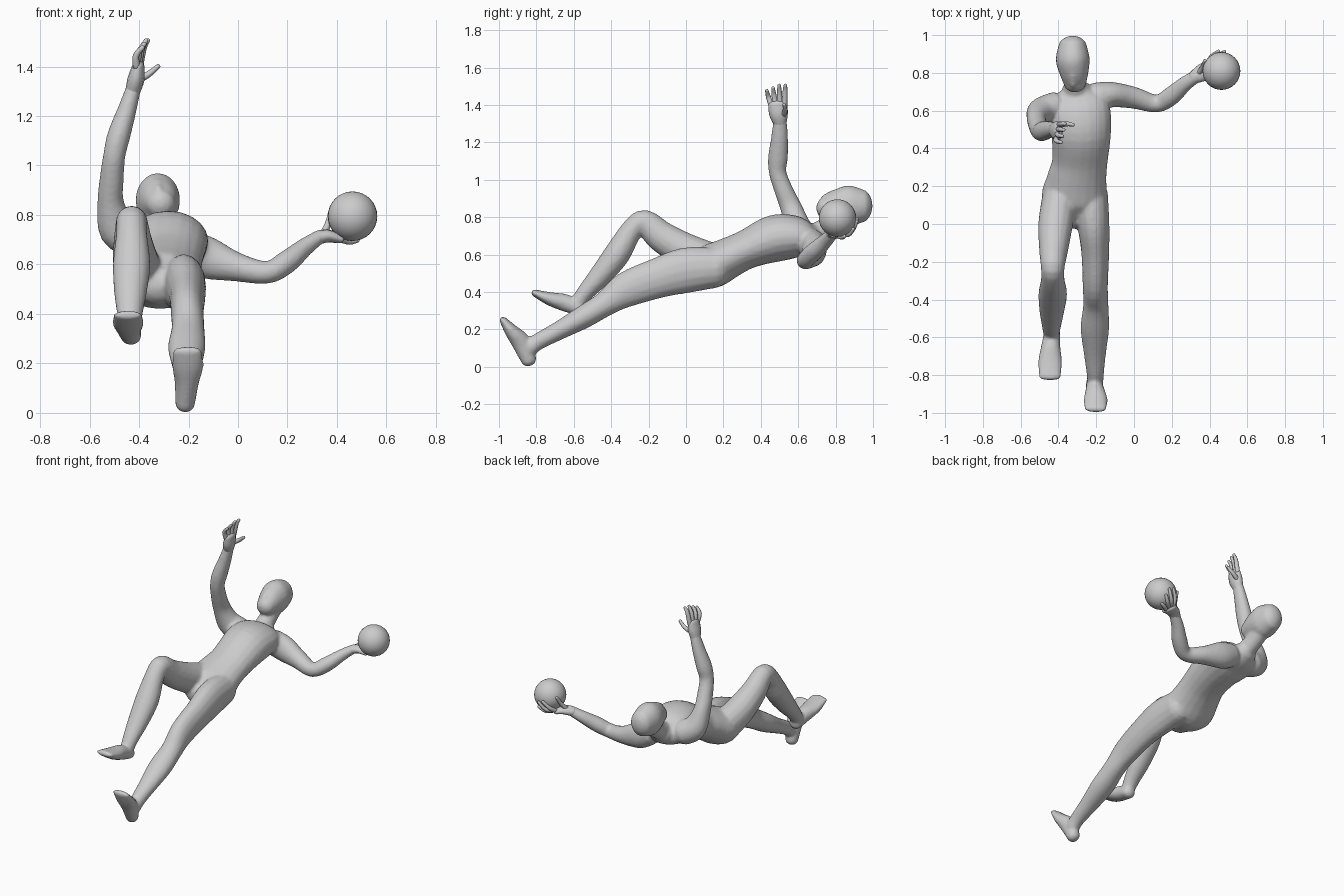
import bpy, bmesh, math
from mathutils import Vector

X, Y = Vector((1, 0, 0)), Vector((0, 1, 0))


def spline(stations, steps):
    """Catmull-Rom through (x, y, z, half width, half height) stations."""
    s = [stations[0]] + list(stations) + [stations[-1]]
    out = []
    for i in range(1, len(s) - 2):
        for k in range(steps):
            t = k / steps
            out.append([0.5 * (2 * b + (c - a) * t + (2 * a - 5 * b + 4 * c - d) * t * t
                               + (3 * b - a - 3 * c + d) * t ** 3)
                        for a, b, c, d in zip(*s[i - 1:i + 3])])
    return out + [list(stations[-1])]


def loft(bm, stations, ref, sides=16, steps=4):
    """Rounded tube of elliptical rings; half width lies along ref."""
    pts = spline(stations, steps)
    pos = [Vector(p[:3]) for p in pts]
    frames = []
    for i, p in enumerate(pts):
        t = (pos[min(i + 1, len(pos) - 1)] - pos[max(i - 1, 0)]).normalized()
        frames.append((pos[i], t, p[3], p[4]))

    def cap(frame, sign):
        c, t, w, h = frame
        r = min(w, h) * 0.8
        return [(c + t * sign * r * math.sin(a), t, w * math.cos(a), h * math.cos(a))
                for a in (0.5, 1.0, 1.4)]

    frames = cap(frames[0], -1)[::-1] + frames + cap(frames[-1], 1)
    rings = []
    for c, t, w, h in frames:
        side = (ref - t * ref.dot(t)).normalized()
        up = t.cross(side)
        rings.append([bm.verts.new(c + side * w * math.cos(a) + up * h * math.sin(a))
                      for a in (2 * math.pi * k / sides for k in range(sides))])
    for a, b in zip(rings, rings[1:]):
        for k in range(sides):
            n = (k + 1) % sides
            bm.faces.new((a[k], a[n], b[n], b[k]))
    bm.faces.new(rings[0][::-1])
    bm.faces.new(rings[-1])


def finish(bm, name):
    bmesh.ops.recalc_face_normals(bm, faces=bm.faces)
    for f in bm.faces:
        f.smooth = True
    me = bpy.data.meshes.new(name)
    bm.to_mesh(me)
    bm.free()
    ob = bpy.data.objects.new(name, me)
    bpy.context.collection.objects.link(ob)
    return ob


def make_hand(name, palm, fingers, ref):
    bm = bmesh.new()
    loft(bm, palm, ref, 12)
    for f in fingers:
        radii = (0.015, 0.013, 0.009)
        loft(bm, [(*p, r, r) for p, r in zip(f, radii)], ref, 8, 3)
    return finish(bm, name)


body = bmesh.new()
# Torso
loft(body, [(-.32, .04, .515, .10, .08), (-.317, .13, .535, .172, .118),
            (-.302, .24, .588, .158, .108), (-.287, .33, .63, .147, .105),
            (-.28, .47, .685, .158, .126), (-.29, .58, .695, .168, .115),
            (-.30, .66, .69, .15, .084), (-.305, .71, .70, .08, .065)], X, 20)
# Neck
loft(body, [(-.305, .66, .69, .07, .065), (-.315, .77, .75, .055, .058),
            (-.32, .85, .81, .058, .06)], X)
# Head and nose
loft(body, [(-.312, .745, .845, .06, .06), (-.317, .80, .855, .077, .09),
            (-.324, .87, .86, .09, .11), (-.325, .935, .86, .078, .092)], X, 20)
loft(body, [(-.325, .79, .935, .014, .015), (-.322, .735, .90, .018, .018)], X, 8)
# Straight leg and foot
loft(body, [(-.23, .16, .53, .092, .108), (-.215, 0, .516, .085, .122),
            (-.205, -.15, .474, .074, .108), (-.205, -.32, .412, .067, .095),
            (-.202, -.43, .338, .067, .068), (-.207, -.55, .265, .076, .062),
            (-.207, -.68, .193, .06, .05), (-.205, -.79, .135, .046, .045),
            (-.205, -.835, .10, .044, .044)], X)
loft(body, [(-.214, -.84, .035, .04, .042), (-.207, -.88, .128, .05, .052),
            (-.203, -.932, .19, .064, .038), (-.205, -.98, .252, .058, .019)], X)
# Bent leg and foot
loft(body, [(-.39, .15, .55, .095, .108), (-.415, 0, .62, .092, .094),
            (-.425, -.13, .695, .078, .084), (-.43, -.222, .772, .064, .068),
            (-.43, -.29, .73, .062, .06), (-.43, -.37, .60, .076, .07),
            (-.435, -.46, .485, .066, .06), (-.437, -.54, .395, .051, .046),
            (-.437, -.575, .345, .044, .042)], X)
loft(body, [(-.432, -.565, .308, .042, .036), (-.44, -.64, .34, .05, .047),
            (-.444, -.73, .364, .064, .036), (-.445, -.813, .396, .058, .018)], X)
# Arm reaching sideways
loft(body, [(-.20, .67, .66, .08, .08), (-.12, .685, .625, .068, .085),
            (0, .668, .588, .058, .058), (.12, .637, .568, .047, .046),
            (.20, .68, .612, .05, .047), (.27, .742, .67, .041, .037),
            (.335, .785, .715, .034, .028)], Y)
# Raised arm
loft(body, [(-.42, .62, .70, .08, .08), (-.487, .60, .745, .07, .078),
            (-.515, .562, .85, .058, .054), (-.51, .52, .95, .05, .049),
            (-.50, .49, 1.04, .047, .045), (-.482, .492, 1.12, .053, .047),
            (-.45, .50, 1.22, .046, .039), (-.42, .503, 1.32, .036, .03)], Y)
body_ob = finish(body, "body")

# Fuse the body parts into one softly blended skin
mod = body_ob.modifiers.new("fuse", 'REMESH')
mod.mode = 'VOXEL'
mod.voxel_size = 0.01
mod.use_smooth_shade = True
mod = body_ob.modifiers.new("soften", 'SMOOTH')
mod.factor = 0.5
mod.iterations = 4

# Raised open hand
fingers = [[(-.41 + .004 * i, .455 + .024 * i, 1.40),
            (-.412 + .01 * i, .44 + .03 * i, 1.445 + .01 * i),
            (-.385 + .007 * i, .432 + .033 * i, 1.478 + .014 * min(i, 2))] for i in range(4)]
fingers.append([(-.405, .52, 1.345), (-.36, .53, 1.37), (-.322, .525, 1.402)])
make_hand("raised_hand", [(-.425, .503, 1.30, .035, .03), (-.412, .495, 1.35, .05, .034),
                          (-.402, .49, 1.405, .05, .024)], fingers, Y)

# Ball
center = Vector((.463, .81, .795))
bm = bmesh.new()
bmesh.ops.create_uvsphere(bm, u_segments=32, v_segments=16, radius=.1)
bmesh.ops.translate(bm, verts=bm.verts, vec=center)
finish(bm, "ball")


# Hand cupping the ball
def on_ball(*d):
    return center + Vector(d).normalized() * .106


wraps = [((-.5, .75, -.5), (-.15, 1, -.05)), ((-.25, .75, -.7), (.15, .95, -.15)),
         ((-.1, .55, -.85), (.25, .75, -.5)), ((-.15, .2, -.95), (.2, .35, -.9))]
fingers = [[(.395, .845 - .02 * i, .714), on_ball(*a), on_ball(*b)]
           for i, (a, b) in enumerate(wraps)]
fingers.append([(.345, .80, .725), on_ball(-.95, .2, -.3), on_ball(-.8, .5, .2)])
make_hand("ball_hand", [(.315, .775, .705, .035, .028), (.36, .80, .715, .046, .026),
                        (.405, .82, .705, .05, .02)], fingers, Y)
